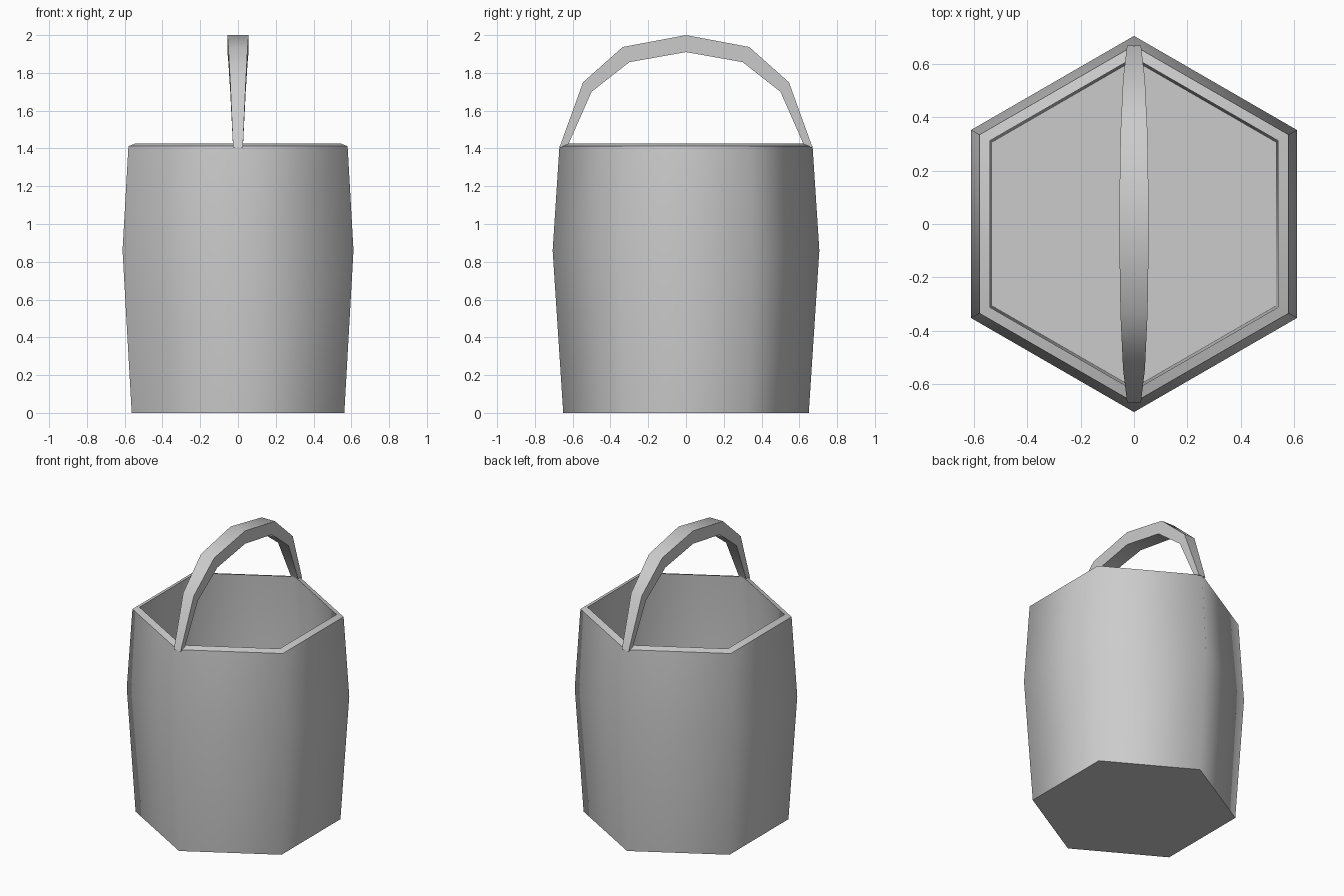
import bpy, math

if "Cube" in bpy.data.objects:
    bpy.data.objects.remove(bpy.data.objects["Cube"])


def make_object(name, verts, faces):
    mesh = bpy.data.meshes.new(name)
    mesh.from_pydata(verts, [], faces)
    obj = bpy.data.objects.new(name, mesh)
    bpy.context.collection.objects.link(obj)
    bpy.ops.object.select_all(action='DESELECT')
    obj.select_set(True)
    bpy.context.view_layer.objects.active = obj
    bpy.ops.object.shade_smooth_by_angle(angle=math.radians(65))
    return obj


def loft(name, rings):
    """Skin equal-length rings of points and cap both ends."""
    n = len(rings[0])
    verts = [p for ring in rings for p in ring]
    faces = [(r * n + i, r * n + (i + 1) % n, (r + 1) * n + (i + 1) % n, (r + 1) * n + i)
             for r in range(len(rings) - 1) for i in range(n)]
    faces.append(tuple(reversed(range(n))))
    faces.append(tuple(range(len(verts) - n, len(verts))))
    return make_object(name, verts, faces)


def hexagon(radius, z):
    return [(radius * math.cos(math.radians(30 + 60 * i)),
             radius * math.sin(math.radians(30 + 60 * i)), z) for i in range(6)]


# Hexagonal bucket: outer wall, sloping rim, inner wall, floor
profile = [(0.65, 0), (0.706, 0.86), (0.67, 1.412), (0.625, 1.427),
           (0.655, 0.86), (0.615, 0.04)]
loft("bucket", [hexagon(r, z) for r, z in profile])

# Arched handle: outer y, z, inner y, z, half width
half = [(0.67, 1.405, 0.63, 1.405, 0.026), (0.545, 1.75, 0.5, 1.70, 0.041),
        (0.335, 1.937, 0.30, 1.857, 0.051)]
stations = ([(-a, b, -c, d, w) for a, b, c, d, w in half]
            + [(0, 2.0, 0, 1.91, 0.056)] + half[::-1])
loft("handle", [[(-w, oy, oz), (-w, iy, iz), (w, iy, iz), (w, oy, oz)]
                for oy, oz, iy, iz, w in stations])
